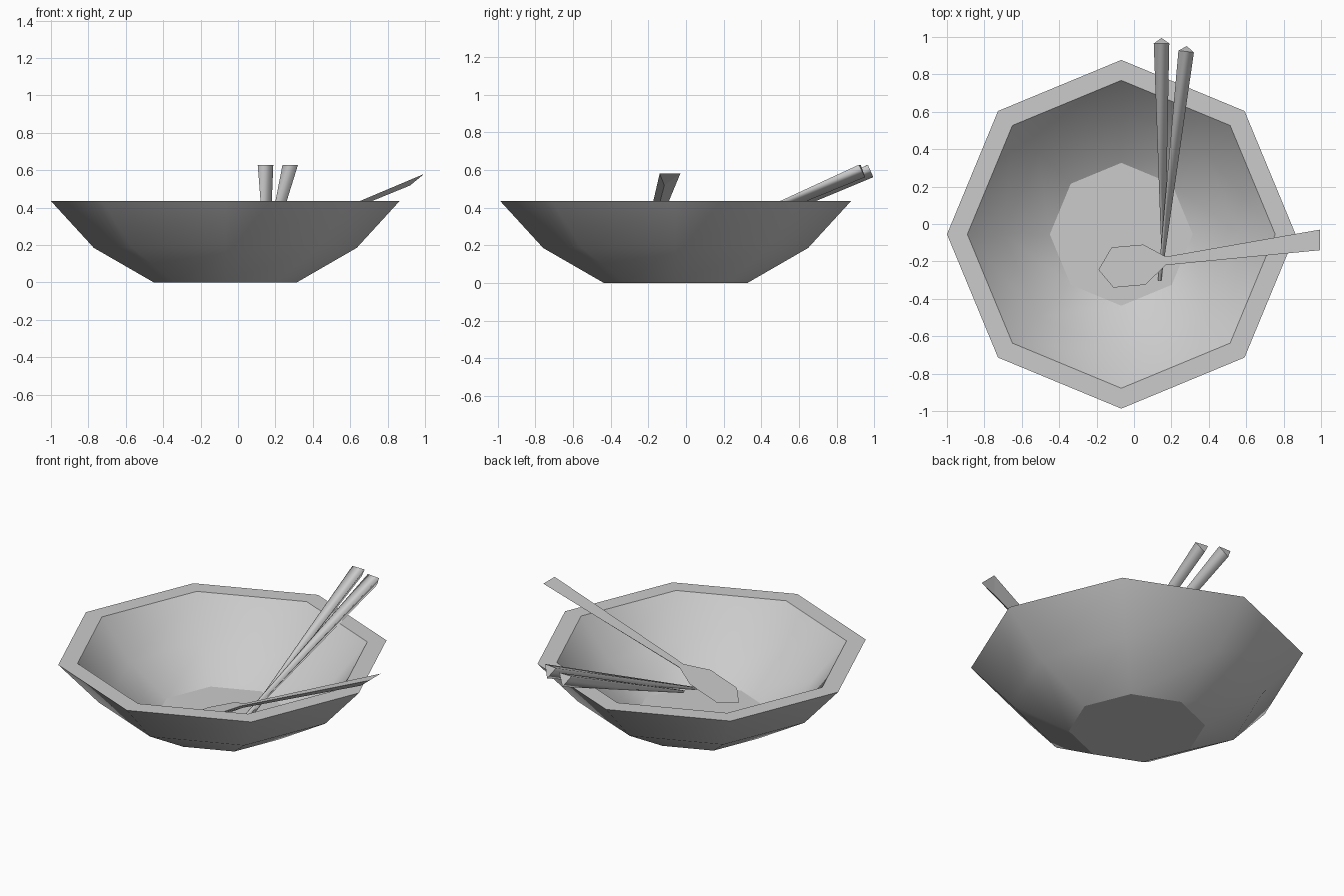
import bpy, bmesh
from math import cos, sin, pi, radians
from mathutils import Vector

cube = bpy.data.objects.get("Cube")
if cube:
    bpy.data.objects.remove(cube, do_unlink=True)

grey = bpy.data.materials.new("plain_grey")
grey.use_nodes = True
grey.diffuse_color = (0.6, 0.6, 0.6, 1)
grey.node_tree.nodes["Principled BSDF"].inputs["Base Color"].default_value = (0.6, 0.6, 0.6, 1)


def make_object(name, verts, faces, is_smooth=None):
    """Build a mesh; faces passing is_smooth(face) are smooth, their borders stay sharp."""
    bm = bmesh.new()
    points = [bm.verts.new(v) for v in verts]
    for face in faces:
        bm.faces.new([points[i] for i in face])
    bmesh.ops.recalc_face_normals(bm, faces=bm.faces)
    bm.normal_update()
    for face in bm.faces:
        face.smooth = bool(is_smooth and is_smooth(face))
    for edge in bm.edges:
        edge.smooth = all(f.smooth for f in edge.link_faces)
    mesh = bpy.data.meshes.new(name)
    bm.to_mesh(mesh)
    bm.free()
    mesh.materials.append(grey)
    obj = bpy.data.objects.new(name, mesh)
    bpy.context.collection.objects.link(obj)
    return obj


def ring_faces(rings, sides):
    """Quads joining stacked rings, plus the two end caps."""
    faces = [(r * sides + i, r * sides + (i + 1) % sides,
              (r + 1) * sides + (i + 1) % sides, (r + 1) * sides + i)
             for r in range(rings - 1) for i in range(sides)]
    faces.append(tuple(range(sides)))
    faces.append(tuple(range((rings - 1) * sides, rings * sides)))
    return faces


# Bowl: eight-sided lathe, outside from the base up, then inside down to the floor
SIDES = 8
profile = [(0.382, 0), (0.703, 0.185), (0.932, 0.435),
           (0.823, 0.435), (0.63, 0.21), (0.382, 0.05)]
bowl_verts = [(-0.068 + r * cos(2 * pi * i / SIDES), -0.055 + r * sin(2 * pi * i / SIDES), z)
              for r, z in profile for i in range(SIDES)]
make_object("bowl", bowl_verts, ring_faces(len(profile), SIDES),
            lambda f: abs(f.normal.z) < 0.99)


# Chopsticks: tapered three-sided sticks with the flat side up
def chopstick(name, tip, butt):
    tip, butt = Vector(tip), Vector(butt)
    axis = (butt - tip).normalized()
    side = axis.cross(Vector((0, 0, 1))).normalized()
    up = side.cross(axis)
    verts = [c + r * (side * cos(radians(a)) + up * sin(radians(a)))
             for c, r in ((tip, 0.01), (butt, 0.048)) for a in (30, 150, 270)]
    make_object(name, verts, ring_faces(2, 3), lambda f: len(f.verts) == 4)


chopstick("chopstick_right", (0.157, -0.2, 0.075), (0.147, 0.975, 0.605))
chopstick("chopstick_left", (0.137, -0.3, 0.06), (0.28, 0.932, 0.605))

# Spoon: flat sloping top outline with a shallow keel beneath
outline = [(0.995, -0.03), (0.17, -0.175), (0.05, -0.11), (-0.12, -0.125), (-0.19, -0.245),
           (-0.11, -0.34), (0.06, -0.325), (0.17, -0.22), (0.995, -0.14)]
keel = [(0.92, -0.115, 0.03), (0.17, -0.195, 0.02), (-0.04, -0.23, 0.05)]


def slope(x):
    return 0.08 + 0.422 * (x + 0.19)


spoon_verts = [(x, y, slope(x)) for x, y in outline]
spoon_verts += [(x, y, slope(x) - depth) for x, y, depth in keel]
end, neck, belly = 9, 10, 11
spoon_faces = [tuple(range(9)), (0, 8, end), (0, 1, neck, end), (7, 8, end, neck),
               (1, 2, belly, neck), (6, 7, neck, belly)]
spoon_faces += [(i, i + 1, belly) for i in range(2, 6)]
make_object("spoon", spoon_verts, spoon_faces)
